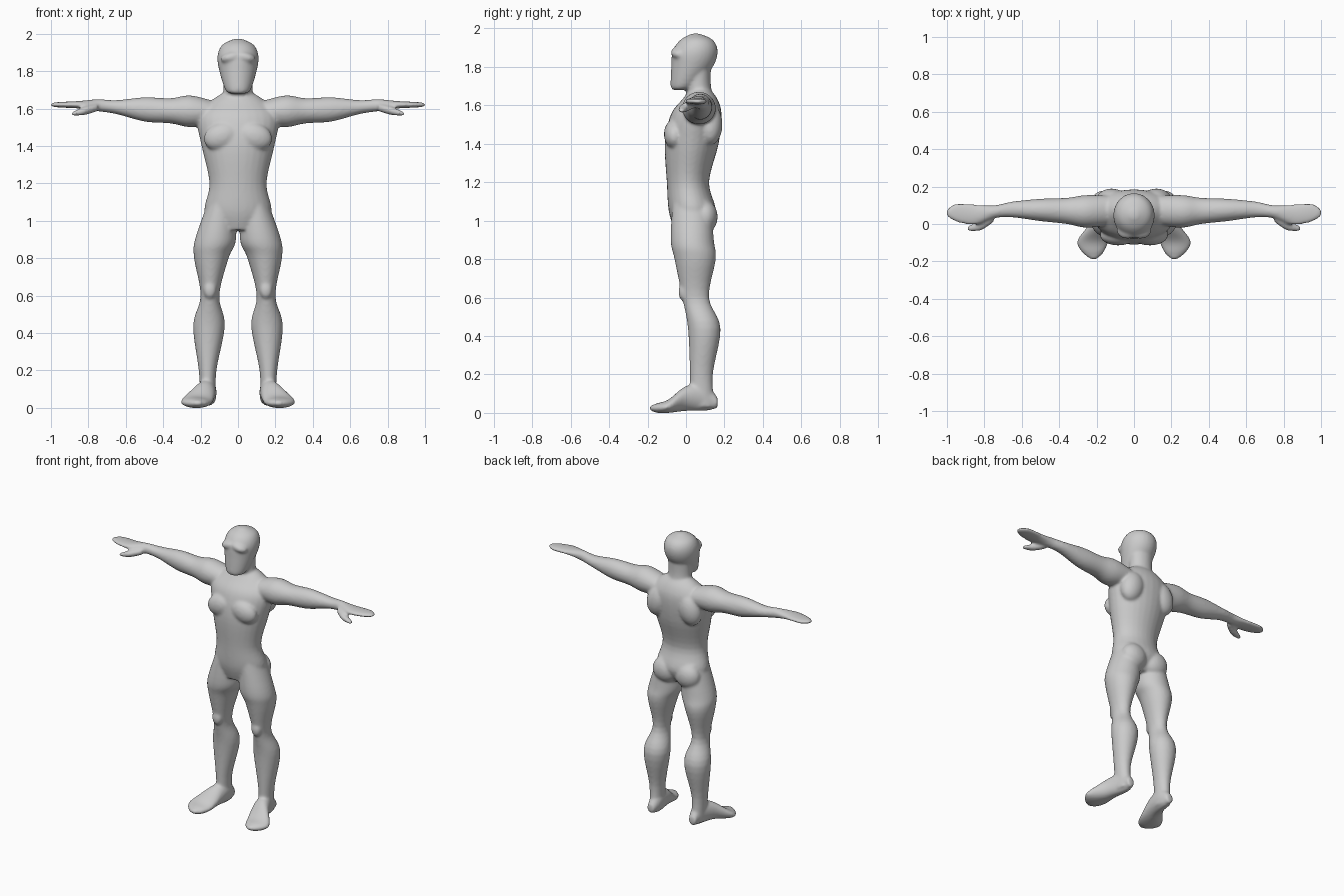
import bpy, bmesh, math
from mathutils import Matrix, Vector

old = bpy.data.objects.get("Cube")
if old:
    bpy.data.objects.remove(old, do_unlink=True)

SIDES = 28
STEPS = 5
bm = bmesh.new()


def spline(rows):
    """Smoothly interpolated rows that pass through the given ones."""
    smooth_rows = []
    last = len(rows) - 1
    for i in range(last):
        before, start, end, after = (rows[min(max(i + k, 0), last)] for k in (-1, 0, 1, 2))
        for step in range(STEPS):
            t = step / STEPS
            row = []
            for p, q, r, s in zip(before, start, end, after):
                slope_in, slope_out = (r - p) / 2, (s - q) / 2
                bend = 3 * (r - q) - 2 * slope_in - slope_out
                twist = 2 * (q - r) + slope_in + slope_out
                row.append(q + t * (slope_in + t * (bend + t * twist)))
            smooth_rows.append(row)
    smooth_rows.append(rows[-1])
    return smooth_rows


def loft(rows, axis, signs=(1,)):
    """Closed tube along an axis; each row is position, low, high, low, high."""
    for sign in signs:
        rings = []
        for position, u_low, u_high, v_low, v_high in spline(rows):
            ring = []
            for k in range(SIDES):
                angle = math.tau * k / SIDES
                point = [(u_low + u_high) / 2 + (u_high - u_low) / 2 * math.cos(angle),
                         (v_low + v_high) / 2 + (v_high - v_low) / 2 * math.sin(angle)]
                point.insert(axis, position)
                point[0] *= sign
                ring.append(bm.verts.new(point))
            rings.append(ring)
        for ring, following in zip(rings, rings[1:]):
            for k in range(SIDES):
                bm.faces.new((ring[k - 1], ring[k], following[k], following[k - 1]))
        bm.faces.new(rings[0])
        bm.faces.new(rings[-1])


def centred_loft(rows):
    """Upright tube with equal left and right halves: height, half width, front, back."""
    loft([(height, -half, half, front, back) for height, half, front, back in rows], axis=2)


def paired_loft(rows, axis):
    """The same tube on the left and on the right."""
    loft(rows, axis, signs=(1, -1))


def paired_muscle(centre, radii, tilt=0):
    """Mirrored pair of tilted ellipsoids."""
    for sign in (1, -1):
        place = Matrix.Translation(Vector(centre) * Vector((1, 1, 1)).length / math.sqrt(3))
        place.translation.x *= sign
        turn = Matrix.Rotation(tilt * sign, 4, 'Y')
        bmesh.ops.create_uvsphere(bm, u_segments=24, v_segments=14, radius=1,
                                  matrix=place @ turn @ Matrix.Diagonal((*radii, 1)))


# Torso, from crotch to base of neck
centred_loft([
    (.95, .12, -.06, .1), (1.05, .18, -.09, .155), (1.2, .153, -.1, .12),
    (1.4, .195, -.11, .17), (1.55, .22, -.08, .185), (1.63, .16, -.02, .165),
    (1.69, .07, .03, .12)])

# Neck
centred_loft([(1.6, .085, .01, .15), (1.7, .078, 0, .13), (1.8, .08, .01, .13)])

# Head, from chin to crown
centred_loft([
    (1.68, .04, -.07, 0), (1.7, .068, -.08, .05), (1.8, .1, -.077, .14),
    (1.88, .11, -.07, .165), (1.94, .085, -.03, .14), (1.973, .02, .03, .07)])

# Arms with flat hands, from shoulder to fingertips
paired_loft([
    (.1, 0, .15, 1.52, 1.63), (.25, -.02, .155, 1.5, 1.67), (.36, 0, .14, 1.52, 1.655),
    (.5, .015, .135, 1.53, 1.66), (.65, .035, .12, 1.57, 1.645), (.75, .03, .1, 1.585, 1.65),
    (.85, -.005, .105, 1.6, 1.64), (.95, .01, .11, 1.605, 1.635), (1, .04, .08, 1.61, 1.63)],
    axis=0)

# Thumbs
paired_loft([(.75, .01, .06, 1.585, 1.625), (.82, -.035, .02, 1.565, 1.61),
             (.89, -.04, -.01, 1.56, 1.58)], axis=0)

# Legs, from hip to ankle
paired_loft([
    (1.1, .02, .16, -.07, .13), (.9, .01, .23, -.08, .145), (.8, .05, .235, -.06, .155),
    (.6, .1, .2, -.02, .12), (.44, .07, .24, .01, .18), (.2, .115, .21, .02, .14),
    (.03, .12, .2, .02, .15)], axis=2)

# Feet, from heel to toes, turned outwards
paired_loft([
    (.165, .135, .185, .025, .08), (.1, .115, .2, .01, .15), (0, .12, .24, .01, .14),
    (-.09, .135, .305, 0, .07), (-.15, .16, .28, 0, .05), (-.19, .2, .23, .015, .035)],
    axis=1)

# Chest, shoulder blades, buttocks, kneecaps and brow
paired_muscle((.085, -.06, 1.45), (.1, .055, .075), tilt=.3)
paired_muscle((.12, .125, 1.5), (.08, .065, .11), tilt=-.3)
paired_muscle((.085, .1, 1.02), (.09, .065, .085))
paired_muscle((.15, -.01, .63), (.035, .03, .05))
paired_muscle((.035, -.035, 1.875), (.06, .045, .03), tilt=.25)

bmesh.ops.recalc_face_normals(bm, faces=bm.faces)
mesh = bpy.data.meshes.new("body")
bm.to_mesh(mesh)
bm.free()
body = bpy.data.objects.new("body", mesh)
bpy.context.collection.objects.link(body)
bpy.context.view_layer.objects.active = body
body.select_set(True)

# Fuse the parts into one skin and soften the joins
fuse = body.modifiers.new("fuse", 'REMESH')
fuse.mode = 'VOXEL'
fuse.voxel_size = .008
soften = body.modifiers.new("soften", 'SMOOTH')
soften.factor = .5
soften.iterations = 10
for modifier_name in ("fuse", "soften"):
    bpy.ops.object.modifier_apply(modifier=modifier_name)

# Plain grey skin
grey = bpy.data.materials.new("plain grey")
grey.use_nodes = True
colour = (.6, .6, .6, 1)
grey.diffuse_color = colour
grey.node_tree.nodes["Principled BSDF"].inputs["Base Color"].default_value = colour
body.data.materials.clear()
body.data.materials.append(grey)
bpy.ops.object.shade_smooth()
